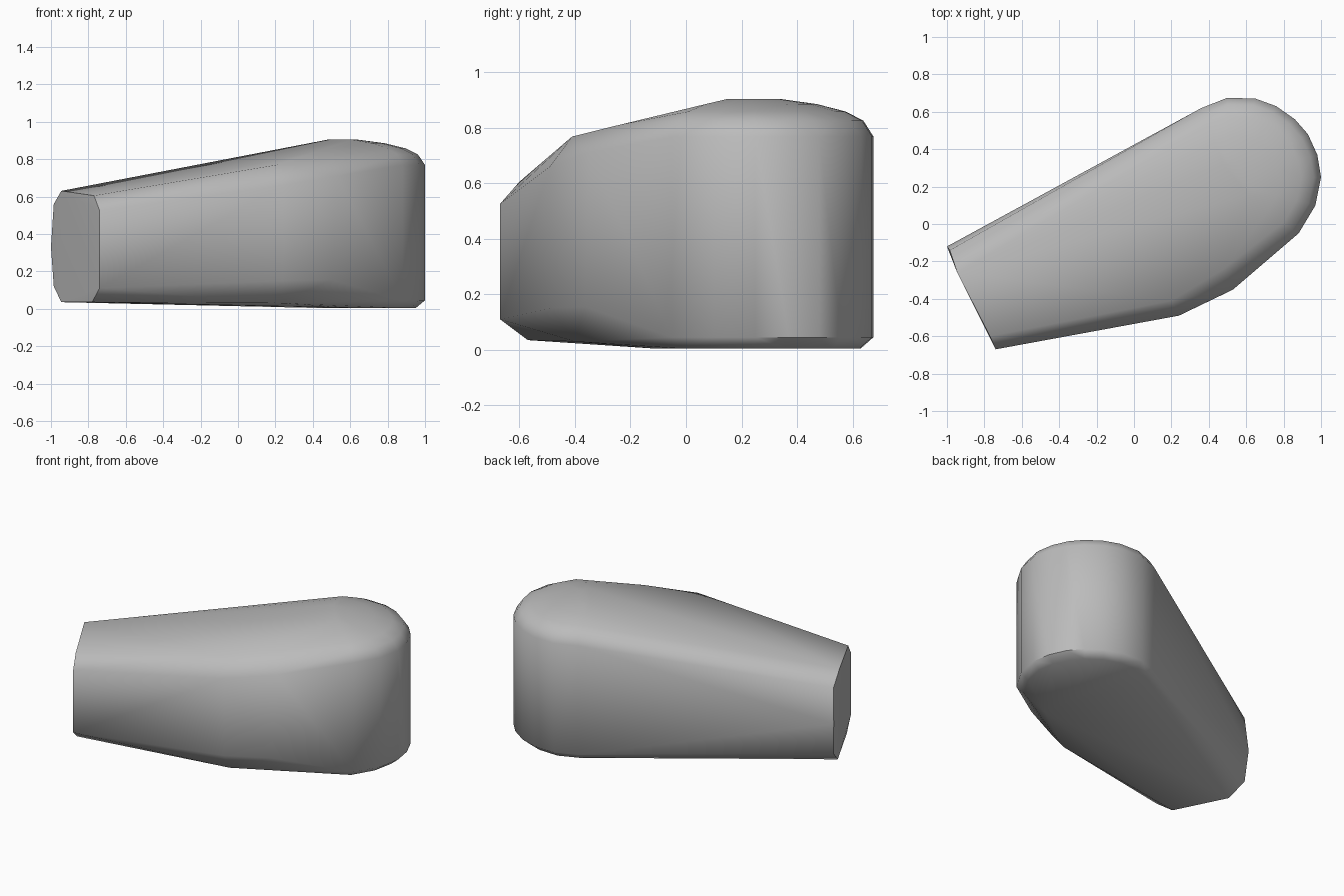
import bpy, bmesh, math
from mathutils import Vector

if "Cube" in bpy.data.objects:
    bpy.data.objects.remove(bpy.data.objects["Cube"], do_unlink=True)

# one plain grey material
grey = bpy.data.materials.new("plain grey")
grey.use_nodes = True
colour = (0.5, 0.5, 0.5, 1)
grey.diffuse_color = colour
grey.node_tree.nodes["Principled BSDF"].inputs["Base Color"].default_value = colour

# plan outline of the rounded big end, counter-clockwise
nose = [(0.88, -0.05), (0.97, 0.1), (1.0, 0.25), (0.98, 0.37), (0.93, 0.48),
        (0.86, 0.56), (0.76, 0.63), (0.65, 0.67), (0.5, 0.675), (0.36, 0.62)]
centre = Vector((0.52, 0.22))


def ring(scale, z):
    """Copy of the nose outline, drawn in towards its centre."""
    return [(*centre.lerp(Vector(p), scale), z) for p in nose]


# wall, rounded crown and small bottom bevel of the big end
points = ring(1, 0.045) + ring(1, 0.768) + ring(0.9, 0.005)
for scale, z in [(0.92, 0.825), (0.78, 0.858), (0.55, 0.885), (0.25, 0.904)]:
    points += ring(scale, z)

# faceted narrow end
points += [(-1.0, -0.12, 0.33), (-0.985, -0.14, 0.56), (-0.945, -0.26, 0.63),
           (-0.77, -0.6, 0.605), (-0.74, -0.67, 0.525), (-0.74, -0.67, 0.11),
           (-0.78, -0.57, 0.035), (-0.945, -0.24, 0.035), (-0.985, -0.14, 0.12)]

# front flank: lower bevel, wall and upper shoulder
points += [(0.24, -0.49, 0.15), (0.5, -0.365, 0.155), (0.22, -0.4, 0.03),
           (0.6, -0.12, 0.005), (0.24, -0.49, 0.66), (0.53, -0.35, 0.71),
           (0.2, -0.41, 0.768), (0.48, -0.24, 0.81)]

# wrap the points in a closed skin
bm = bmesh.new()
for p in points:
    bm.verts.new(p)
hull = bmesh.ops.convex_hull(bm, input=bm.verts)
loose = {v for v in hull["geom_interior"] + hull["geom_unused"]
         if isinstance(v, bmesh.types.BMVert)}
bmesh.ops.delete(bm, geom=list(loose), context="VERTS")
bmesh.ops.dissolve_limit(bm, angle_limit=math.radians(1), verts=bm.verts, edges=bm.edges)
bmesh.ops.recalc_face_normals(bm, faces=bm.faces)

mesh = bpy.data.meshes.new("rounded_wedge_body")
bm.to_mesh(mesh)
bm.free()
mesh.materials.append(grey)
body = bpy.data.objects.new("rounded_wedge_body", mesh)
bpy.context.collection.objects.link(body)

# soft shading with crisp edges where the planes turn sharply
bpy.context.view_layer.objects.active = body
body.select_set(True)
bpy.ops.object.shade_smooth_by_angle(angle=math.radians(50))
